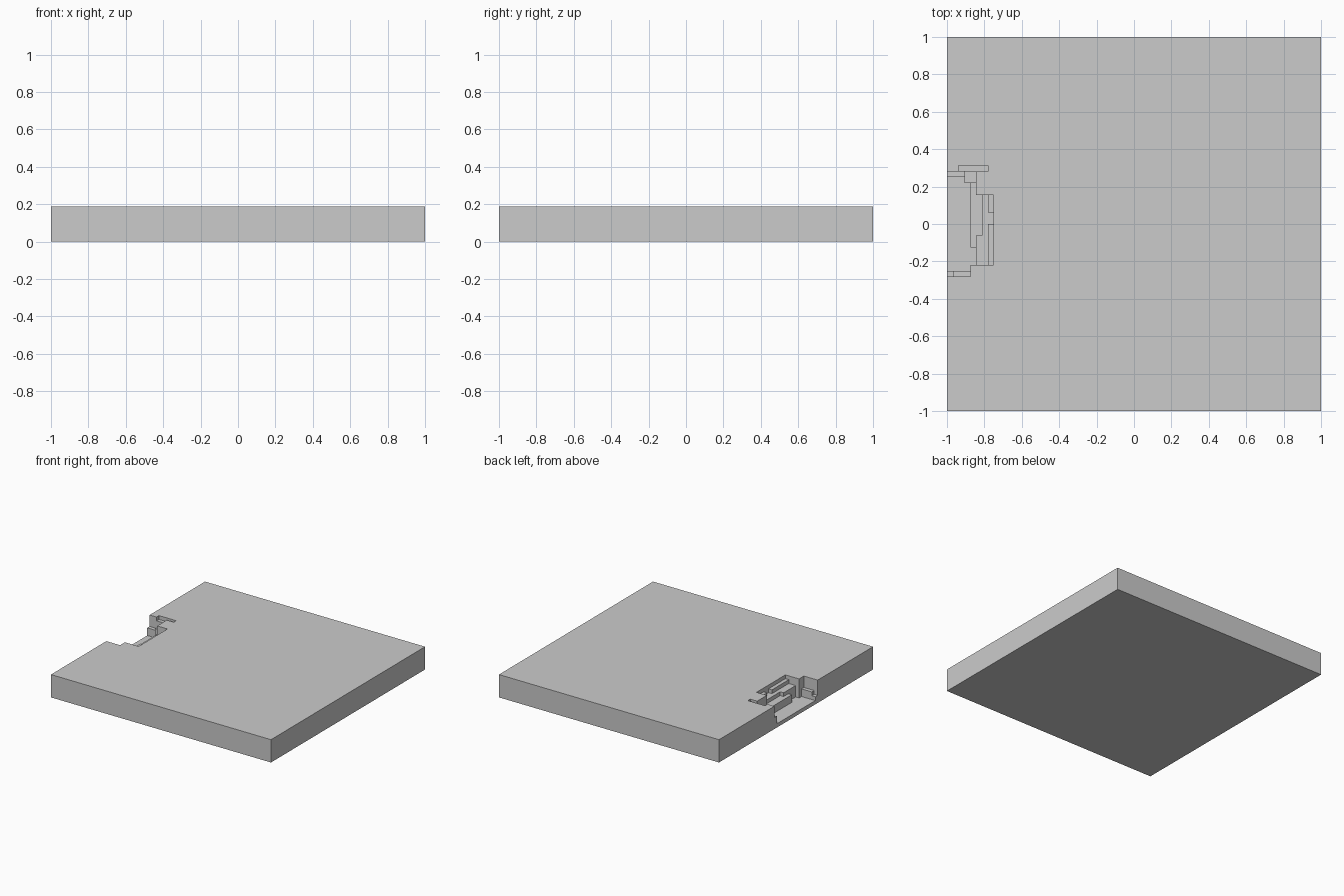
import bpy, bmesh

if "Cube" in bpy.data.objects:
    bpy.data.objects.remove(bpy.data.objects["Cube"])

U = 1 / 32          # size of one step
FULL = 6            # slab height in steps

# Terraces of the broken edge: x range, y range (steps), height; later ones overwrite
TERRACES = [
    (0, 4, -8, 8, 1),     # notch floor
    (4, 5, -7, -4, 1),    # floor extension
    (4, 5, -4, 7, 3),     # low ledge
    (5, 6, -2, 5, 3),     # low ledge, wide part
    (5, 7, -7, -2, 4),    # middle ledge
    (6, 7, -2, 5, 4),     # middle ledge, narrow part
    (7, 8, -7, 0, 5),     # upper ledge, front
    (7, 8, 0, 2, 4),      # gap in the upper ledge
    (7, 8, 2, 5, 5),      # upper ledge, back
    (0, 3, 8, 9, 3),      # back side ledge
    (3, 5, 7, 9, 4),      # back corner block
    (2, 7, 9, 10, 5),     # shallow groove
    (0, 1, -9, -8, 2),    # front side ledge, outer end
    (1, 4, -9, -8, 3),    # front side ledge
]

xs = sorted({0, 64} | {v for t in TERRACES for v in t[:2]})
ys = sorted({-32, 32} | {v for t in TERRACES for v in t[2:4]})


def height(i, j):
    """Height of a grid cell, zero outside the slab."""
    if not (0 <= i < len(xs) - 1 and 0 <= j < len(ys) - 1):
        return 0
    h = FULL
    for x0, x1, y0, y1, z in TERRACES:
        if x0 <= xs[i] < x1 and y0 <= ys[j] < y1:
            h = z
    return h


bm = bmesh.new()


def quad(*pts):
    bm.faces.new([bm.verts.new((x * U - 1, y * U, z * U)) for x, y, z in pts])


def wall(a, b, low, high):
    """Unit-high wall pieces so that neighbouring walls share vertices."""
    for z in range(low, high):
        quad((*a, z), (*b, z), (*b, z + 1), (*a, z + 1))


# Tops, underside and the walls between cells of different height
for i in range(len(xs) - 1):
    for j in range(len(ys) - 1):
        x0, x1, y0, y1 = xs[i], xs[i + 1], ys[j], ys[j + 1]
        h = height(i, j)
        quad((x0, y0, h), (x1, y0, h), (x1, y1, h), (x0, y1, h))
        quad((x0, y1, 0), (x1, y1, 0), (x1, y0, 0), (x0, y0, 0))
        wall((x0, y0), (x1, y0), height(i, j - 1), h)
        wall((x1, y0), (x1, y1), height(i + 1, j), h)
        wall((x1, y1), (x0, y1), height(i, j + 1), h)
        wall((x0, y1), (x0, y0), height(i - 1, j), h)

# Weld and merge flat areas
bmesh.ops.remove_doubles(bm, verts=bm.verts[:], dist=1e-4)
bmesh.ops.dissolve_limit(bm, angle_limit=0.01, verts=bm.verts[:], edges=bm.edges[:])

mesh = bpy.data.meshes.new("chipped_slab")
bm.to_mesh(mesh)
bm.free()
slab = bpy.data.objects.new("chipped_slab", mesh)
bpy.context.collection.objects.link(slab)
